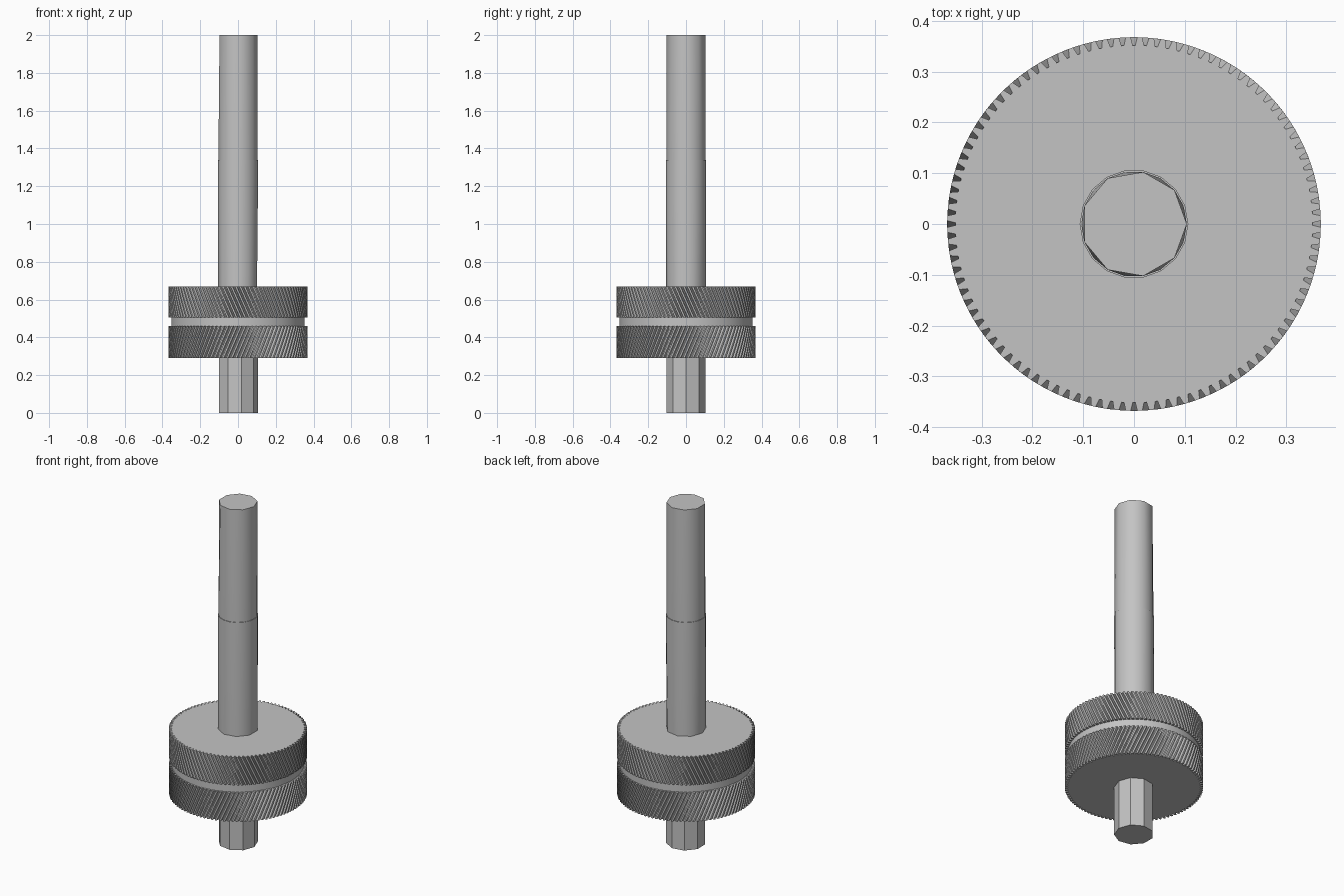
import bpy, math

cube = bpy.data.objects.get("Cube")
if cube:
    bpy.data.objects.remove(cube, do_unlink=True)

steel = bpy.data.materials.new("steel_grey")
steel.use_nodes = True
grey = (0.55, 0.55, 0.55, 1)
steel.diffuse_color = grey
steel.node_tree.nodes["Principled BSDF"].inputs["Base Color"].default_value = grey


def make(name, verts, faces, angle=30):
    mesh = bpy.data.meshes.new(name)
    mesh.from_pydata(verts, [], faces)
    mesh.materials.append(steel)
    obj = bpy.data.objects.new(name, mesh)
    bpy.context.collection.objects.link(obj)
    bpy.ops.object.select_all(action='DESELECT')
    obj.select_set(True)
    bpy.context.view_layer.objects.active = obj
    bpy.ops.object.shade_smooth_by_angle(angle=math.radians(angle))
    return obj


def ring(n, r, z, turn=0.0):
    return [(r * math.cos(turn + math.tau * i / n),
             r * math.sin(turn + math.tau * i / n), z) for i in range(n)]


def tube(name, n, r, z0, z1):
    """Capped prism."""
    faces = [(i, (i + 1) % n, n + (i + 1) % n, n + i) for i in range(n)]
    faces += [tuple(reversed(range(n))), tuple(range(n, 2 * n))]
    return make(name, ring(n, r, z0) + ring(n, r, z1), faces)


def loft(name, n, r_coarse, z_coarse, r_fine, z_fine, turn=0.0):
    """Capped section going from n sides at one end to twice as many at the other."""
    verts = ring(n, r_coarse, z_coarse, turn) + ring(2 * n, r_fine, z_fine, turn)
    faces = []
    for i in range(n):
        j = (i + 1) % n
        a, b, c = n + 2 * i, n + 2 * i + 1, n + 2 * j
        faces += [(i, b, a), (i, j, b), (j, c, b)]
    faces += [tuple(range(n)), tuple(reversed(range(n, 3 * n)))]
    if z_fine > z_coarse:
        faces = [tuple(reversed(f)) for f in faces]
    return make(name, verts, [tuple(reversed(f)) for f in faces])


# Tooth outline as (fraction of pitch, radius), with a gap centred on zero
TEETH, TIP, MID, ROOT = 100, 0.368, 0.361, 0.352
OUTLINE = [(0.11, ROOT), (0.21, MID), (0.30, TIP),
           (0.70, TIP), (0.79, MID), (0.89, ROOT)]


def helical_gear(name, z0, z1, twist_bottom, twist_top, slices=6):
    verts, faces = [], []
    n = TEETH * len(OUTLINE)
    for s in range(slices + 1):
        t = s / slices
        turn = twist_bottom + (twist_top - twist_bottom) * t
        for k in range(TEETH):
            for frac, r in OUTLINE:
                a = turn + math.tau * (k + frac) / TEETH
                verts.append((r * math.cos(a), r * math.sin(a), z0 + (z1 - z0) * t))
    for s in range(slices):
        for i in range(n):
            j = (i + 1) % n
            faces.append((s * n + i, s * n + j, (s + 1) * n + j, (s + 1) * n + i))
    faces += [tuple(reversed(range(n))), tuple(range(slices * n, (slices + 1) * n))]
    return make(name, verts, faces, 25)


# Gear pair with opposite helix directions and a plain neck between
TWIST = 0.2
helical_gear("lower_gear", 0.29, 0.46, 0, TWIST)
helical_gear("upper_gear", 0.505, 0.67, TWIST, 0)
tube("gear_neck", 96, 0.353, 0.45, 0.515)

# Shaft in three sections
SIDES = 9
tube("lower_shaft", SIDES, 0.106, 0, 0.30)
loft("middle_shaft", SIDES, 0.107, 0.66, 0.107, 1.34, math.pi / SIDES)
loft("upper_shaft", SIDES, 0.104, 2.0, 0.104, 1.335)
